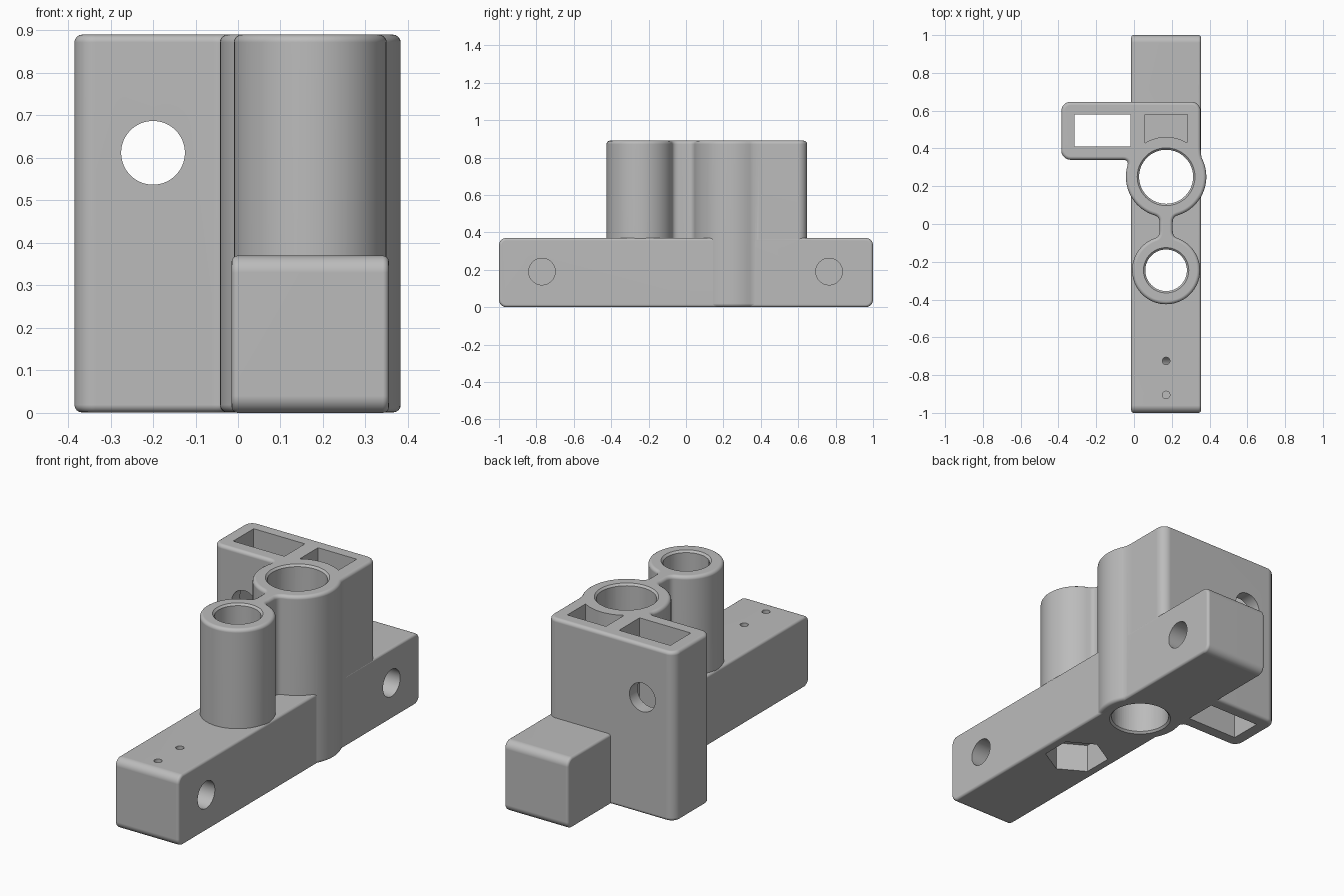
import bpy, bmesh
from math import sin, cos, pi, radians
from mathutils import Matrix, Vector

if "Cube" in bpy.data.objects:
    bpy.data.objects.remove(bpy.data.objects["Cube"])

CX, Y1, Y2 = 0.17, 0.25, -0.245      # bore centres
R1, R2 = 0.213, 0.18                 # outer radii of the two sleeves
B1, B2 = 0.143, 0.11                 # bore radii

grey = bpy.data.materials.new("light_grey")
grey.diffuse_color = (0.5, 0.5, 0.5, 1)
grey.use_nodes = True
grey.node_tree.nodes["Principled BSDF"].inputs["Base Color"].default_value = grey.diffuse_color


def arc(c, r, a0, a1):
    n = max(6, int(abs(a1 - a0) / 5))
    ts = [radians(a0 + (a1 - a0) * i / n) for i in range(n + 1)]
    return [(c[0] + r * cos(t), c[1] + r * sin(t)) for t in ts]


def bend(p0, c, p1, n=5):
    """Interior points of a small quadratic blend."""
    p0, c, p1 = Vector(p0), Vector(c), Vector(p1)
    ts = [i / n for i in range(1, n)]
    return [tuple(p0 * (1 - t) ** 2 + c * 2 * t * (1 - t) + p1 * t * t) for t in ts]


def prism(name, pts, z0, z1, rim=0.0, matrix=None):
    """Extrude a 2D outline, optionally rounding both rims."""
    bm = bmesh.new()
    low = bm.faces.new([bm.verts.new((x, y, z0)) for x, y in pts])
    ext = bmesh.ops.extrude_face_region(bm, geom=[low])
    bmesh.ops.translate(bm, vec=(0, 0, z1 - z0),
                        verts=[g for g in ext["geom"] if isinstance(g, bmesh.types.BMVert)])
    if low not in bm.faces[:] or len(bm.faces) == len(pts) + 1:
        bmesh.ops.holes_fill(bm, edges=bm.edges[:])
    bmesh.ops.recalc_face_normals(bm, faces=bm.faces[:])
    if rim:
        edges = [e for e in bm.edges if abs(e.verts[0].co.z - e.verts[1].co.z) < 1e-6]
        bmesh.ops.bevel(bm, geom=edges, offset=rim, segments=4, profile=0.5,
                        affect='EDGES', clamp_overlap=False)
    if matrix:
        bm.transform(matrix)
    bmesh.ops.recalc_face_normals(bm, faces=bm.faces[:])
    me = bpy.data.meshes.new(name)
    bm.to_mesh(me)
    bm.free()
    me.materials.append(grey)
    ob = bpy.data.objects.new(name, me)
    bpy.context.collection.objects.link(ob)
    return ob


def rod(name, p0, p1, r0, r1=None, n=64, turn=0.0):
    """Cylinder, cone or hexagonal rod between two points."""
    p0, p1 = Vector(p0), Vector(p1)
    d = p1 - p0
    m = (Matrix.Translation((p0 + p1) / 2) @ d.to_track_quat('Z', 'Y').to_matrix().to_4x4()
         @ Matrix.Rotation(turn, 4, 'Z'))
    bm = bmesh.new()
    bmesh.ops.create_cone(bm, cap_ends=True, segments=n, radius1=r0,
                          radius2=r0 if r1 is None else r1, depth=d.length, matrix=m)
    me = bpy.data.meshes.new(name)
    bm.to_mesh(me)
    bm.free()
    me.materials.append(grey)
    ob = bpy.data.objects.new(name, me)
    bpy.context.collection.objects.link(ob)
    return ob


def combine(target, other, op):
    mod = target.modifiers.new("combine", 'BOOLEAN')
    mod.operation, mod.solver, mod.object = op, 'EXACT', other
    bpy.context.view_layer.objects.active = target
    bpy.ops.object.modifier_apply(modifier=mod.name)
    bpy.data.objects.remove(other)


# Long base bar: rounded side profile (y, z) extruded along x
r = 0.04
profile = (arc((1 - r, 0.37 - r), r, 0, 90) + arc((r - 1, 0.37 - r), r, 90, 180)
           + arc((r - 1, r), r, 180, 270) + arc((1 - r, r), r, 270, 360))
to_x = Matrix(((0, 0, 1, 0), (1, 0, 0, 0), (0, 1, 0, 0), (0, 0, 0, 1)))
bracket = prism("mounting_bracket", profile, -0.015, 0.355, 0.014, to_x)

# Upright body: tower block, large sleeve, thin web and small sleeve in one outline
X0, X1, YA, YB, w, c = -0.385, 0.353, 0.34, 0.647, 0.035, 0.05
big_l = arc((CX, Y1), R1, 163, 254)
small = arc((CX, Y2), R2, 108, 432)
big_r = arc((CX, Y1), R1, 286, 386)
web = [(CX - w, 0.01), (CX - w, -0.035), (CX + w, -0.035), (CX + w, 0.01)]
outline = (arc((X1 - c, YB - c), c, 0, 90) + arc((X0 + c, YB - c), c, 90, 180)
           + arc((X0 + c, YA + c), c, 180, 270)
           + [(-0.06, YA)] + bend((-0.06, YA), (-0.028, YA), big_l[0]) + big_l
           + bend(big_l[-1], (CX - w, 0.037), web[0]) + web[:2]
           + bend(web[1], (CX - w, -0.066), small[0]) + small
           + bend(small[-1], (CX + w, -0.066), web[2]) + web[2:]
           + bend(web[3], (CX + w, 0.037), big_r[0]) + big_r
           + bend(big_r[-1], (X1, 0.36), (X1, 0.41)) + [(X1, 0.41)])
body = prism("upright_body", outline, 0.001, 0.89, 0.018)
combine(bracket, body, 'UNION')

# Vertical bores with eased mouths
cutters = [rod("large_bore", (CX, Y1, -0.1), (CX, Y1, 1), B1),
           rod("small_bore", (CX, Y2, -0.1), (CX, Y2, 1), B2),
           rod("large_mouth", (CX, Y1, 0.878), (CX, Y1, 0.902), B1 - 0.002, B1 + 0.022),
           rod("small_mouth", (CX, Y2, 0.878), (CX, Y2, 0.902), B2 - 0.002, B2 + 0.022),
           rod("large_under_mouth", (CX, Y1, 0.012), (CX, Y1, -0.012), B1 - 0.002, B1 + 0.022)]

# Hexagonal nut recess under the small sleeve (corners point along y)
hexagon = [(CX + 0.158 * cos(pi / 2 + k * pi / 3), Y2 + 0.158 * sin(pi / 2 + k * pi / 3))
           for k in range(6)]
cutters.append(prism("nut_recess", hexagon, -0.1, 0.15))

# Tower pockets: one open through, one blind with a curved wall
cutters.append(prism("through_pocket",
                     [(-0.315, 0.41), (-0.018, 0.41), (-0.018, 0.58), (-0.315, 0.58)], -0.1, 1))
cutters.append(prism("blind_pocket",
                     [(0.282, 0.58), (0.058, 0.58)] + arc((CX, Y1), 0.211, 122, 58), 0.37, 1))

# Round hole through the tower, front to back
cutters.append(rod("tower_hole", (-0.2, 0.2, 0.612), (-0.2, 0.8, 0.612), 0.075))

# Blind side holes and small pin holes in the bar
for y in (-0.77, 0.765):
    cutters.append(rod("side_hole", (0.085, y, 0.19), (0.5, y, 0.19), 0.071))
for y in (-0.725, -0.905):
    cutters.append(rod("pin_hole", (CX, y, 0.19), (CX, y, 0.5), 0.02, n=24))

for cutter in cutters:
    combine(bracket, cutter, 'DIFFERENCE')

# Smooth curves, crisp corners
bpy.ops.object.select_all(action='DESELECT')
bracket.select_set(True)
bpy.context.view_layer.objects.active = bracket
bpy.ops.object.shade_smooth_by_angle(angle=radians(30))
weighted = bracket.modifiers.new("even_shading", 'WEIGHTED_NORMAL')
weighted.keep_sharp = True
